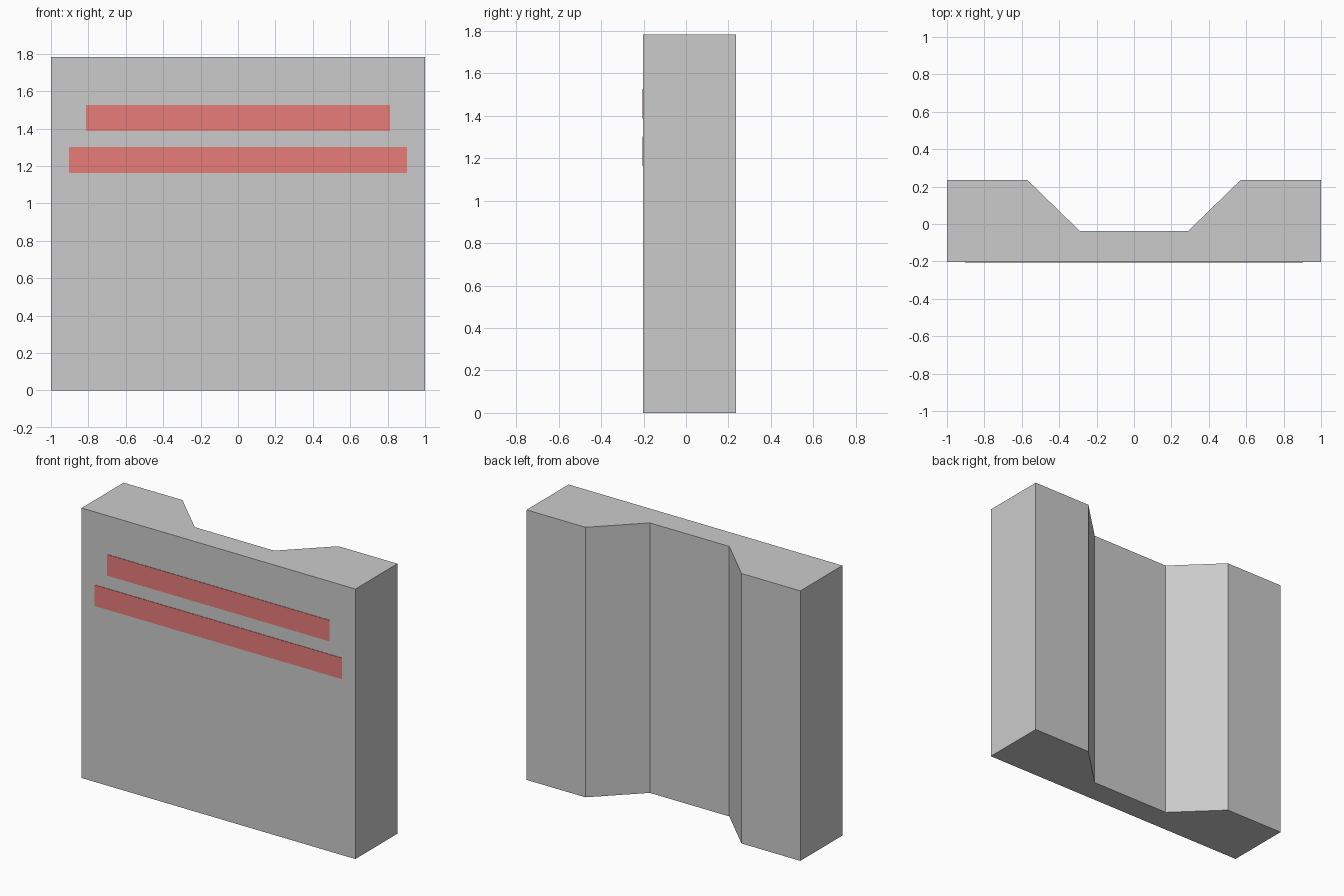
import bpy, bmesh

if "Cube" in bpy.data.objects:
    bpy.data.objects.remove(bpy.data.objects["Cube"])

FRONT, BACK, RECESS, HEIGHT = -0.203, 0.235, -0.037, 1.783


def make_object(name, bm):
    bmesh.ops.recalc_face_normals(bm, faces=bm.faces)
    mesh = bpy.data.meshes.new(name)
    bm.to_mesh(mesh)
    bm.free()
    obj = bpy.data.objects.new(name, mesh)
    bpy.context.collection.objects.link(obj)
    return obj


# Wall block: half plan outline mirrored, then extruded upward
half = [(1.0, FRONT), (1.0, BACK), (0.57, BACK), (0.29, RECESS)]
outline = half + [(-x, y) for x, y in reversed(half)]
bm = bmesh.new()
base = bm.faces.new([bm.verts.new((x, y, 0)) for x, y in outline])
result = bmesh.ops.extrude_face_region(bm, geom=[base], use_keep_orig=True)
top = [v for v in result["geom"] if isinstance(v, bmesh.types.BMVert)]
bmesh.ops.translate(bm, verts=top, vec=(0, 0, HEIGHT))
make_object("wall_block", bm)

# Red strips lying on the front face
red = bpy.data.materials.new("red")
red.diffuse_color = (0.8, 0.2, 0.19, 1)
red.use_nodes = True
red.node_tree.nodes["Principled BSDF"].inputs["Base Color"].default_value = red.diffuse_color


def strip(name, half_width, z0, z1):
    bm = bmesh.new()
    bmesh.ops.create_cube(bm, size=1)
    bmesh.ops.scale(bm, verts=bm.verts, vec=(2 * half_width, 0.006, z1 - z0))
    bmesh.ops.translate(bm, verts=bm.verts, vec=(0, FRONT, (z0 + z1) / 2))
    make_object(name, bm).data.materials.append(red)


strip("upper_strip", 0.812, 1.388, 1.527)
strip("lower_strip", 0.903, 1.163, 1.302)
